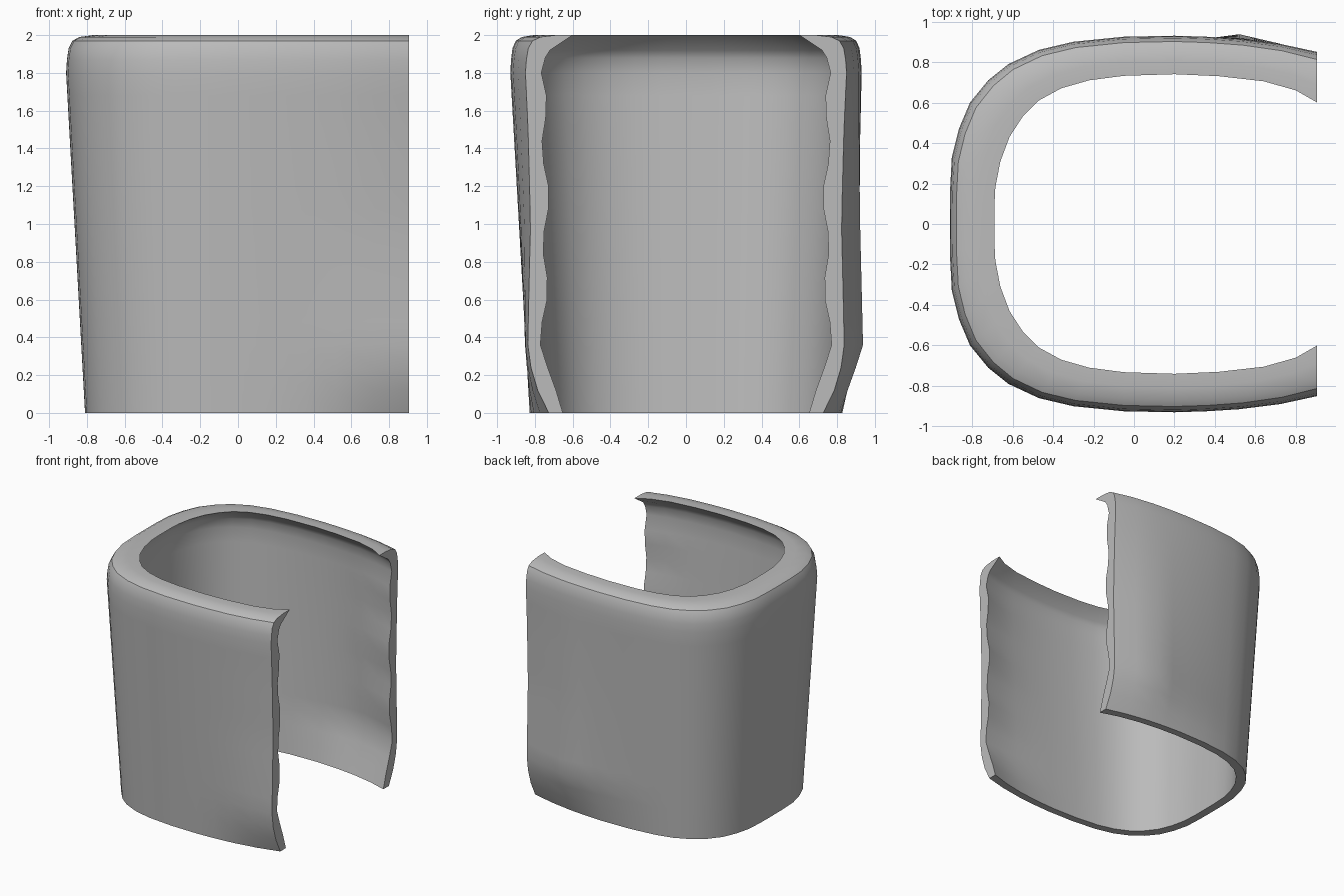
import bpy, bmesh, math

cube = bpy.data.objects.get("Cube")
if cube:
    bpy.data.objects.remove(cube)

# Plan of one half: widest outer line and rim opening, from cut end to closed end
OUTER = [(.905, .85), (.72, .89), (.52, .915), (.36, .925), (.2, .93), (-.05, .925), (-.3, .9),
         (-.47, .86), (-.62, .79), (-.72, .71), (-.81, .6), (-.865, .47), (-.9, .33), (-.909, .16)]
OPENING = [(.905, .6), (.8, .66), (.64, .705), (.42, .73), (.2, .74), (-.05, .732), (-.22, .71),
           (-.36, .67), (-.47, .61), (-.55, .53), (-.615, .43), (-.66, .31), (-.685, .18), (-.69, .08)]


def full(half, end):
    """Mirror a half outline into the whole C shape."""
    return [(x, -y) for x, y in half] + [(end, 0)] + half[::-1]


def lerp_table(table, z):
    for (z0, v0), (z1, v1) in zip(table, table[1:]):
        if z <= z1:
            return v0 + (v1 - v0) * (z - z0) / (z1 - z0)
    return table[-1][1]


# Wall section: (share of the way from outer line to opening, height)
WALL = .36
heights = [i * .12 for i in range(16)]
section = [(0, z) for z in heights]
section += [(.02, 1.87), (.06, 1.93), (.15, 1.97), (.32, 1.99), (.65, 2), (1, 2),
            (.52, 1.92), (.42, 1.88)]
section += [(WALL, z) for z in reversed(heights)]

# Half-width of the outer face along the cut end
EDGE = [(0, .727), (.12, .785), (.3, .838), (.6, .832), (1, .823), (1.5, .836), (1.8, .85), (2, .85)]


def place(outer, opening, share, z):
    x = outer[0] + (opening[0] - outer[0]) * share
    y = outer[1] + (opening[1] - outer[1]) * share
    taper = .89 + .11 * min(z / 1.8, 1)
    side = 1 if y > 0 else -1
    # The cut end strays from the taper and its inner face is wavy
    near_cut = max(0, (x - .2) / .7)
    shift = (lerp_table(EDGE, z) - .85 * taper) * near_cut ** 1.6
    if share == WALL:
        shift += .017 * math.cos(4 * math.pi * (z - 1.4)) * near_cut ** 4
    # Pointed bulge low on the back wall
    if y > 0:
        across = max(0, 1 - abs(x - .52) / (.385 if x > .52 else .75))
        up = z / .36 if z < .36 else max(0, (1.8 - z) / 1.44)
        shift += .085 * across * up
    return (x * (taper if x < 0 else 1), y * taper + side * shift, z)


# Loft the section along the C plan and close both cut ends
bm = bmesh.new()
rings = [[bm.verts.new(place(o, i, s, z)) for s, z in section]
         for o, i in zip(full(OUTER, -.91), full(OPENING, -.69))]
n = len(section)
for a, b in zip(rings, rings[1:]):
    for k in range(n):
        m = (k + 1) % n
        bm.faces.new((a[k], b[k], b[m], a[m]))
for ring in (rings[0], rings[-1]):
    bm.faces.new(ring)
bmesh.ops.recalc_face_normals(bm, faces=bm.faces)
bmesh.ops.triangulate(bm, faces=[f for f in bm.faces if len(f.verts) > 4])

mesh = bpy.data.meshes.new("open_shell")
bm.to_mesh(mesh)
bm.free()
shell = bpy.data.objects.new("open_shell", mesh)
bpy.context.collection.objects.link(shell)

# Plain grey
grey = bpy.data.materials.new("plain_grey")
grey.use_nodes = True
colour = (.5, .5, .5, 1)
grey.diffuse_color = colour
grey.node_tree.nodes["Principled BSDF"].inputs["Base Color"].default_value = colour
mesh.materials.append(grey)

bpy.ops.object.select_all(action="DESELECT")
shell.select_set(True)
bpy.context.view_layer.objects.active = shell
bpy.ops.object.shade_smooth_by_angle(angle=math.radians(32))
